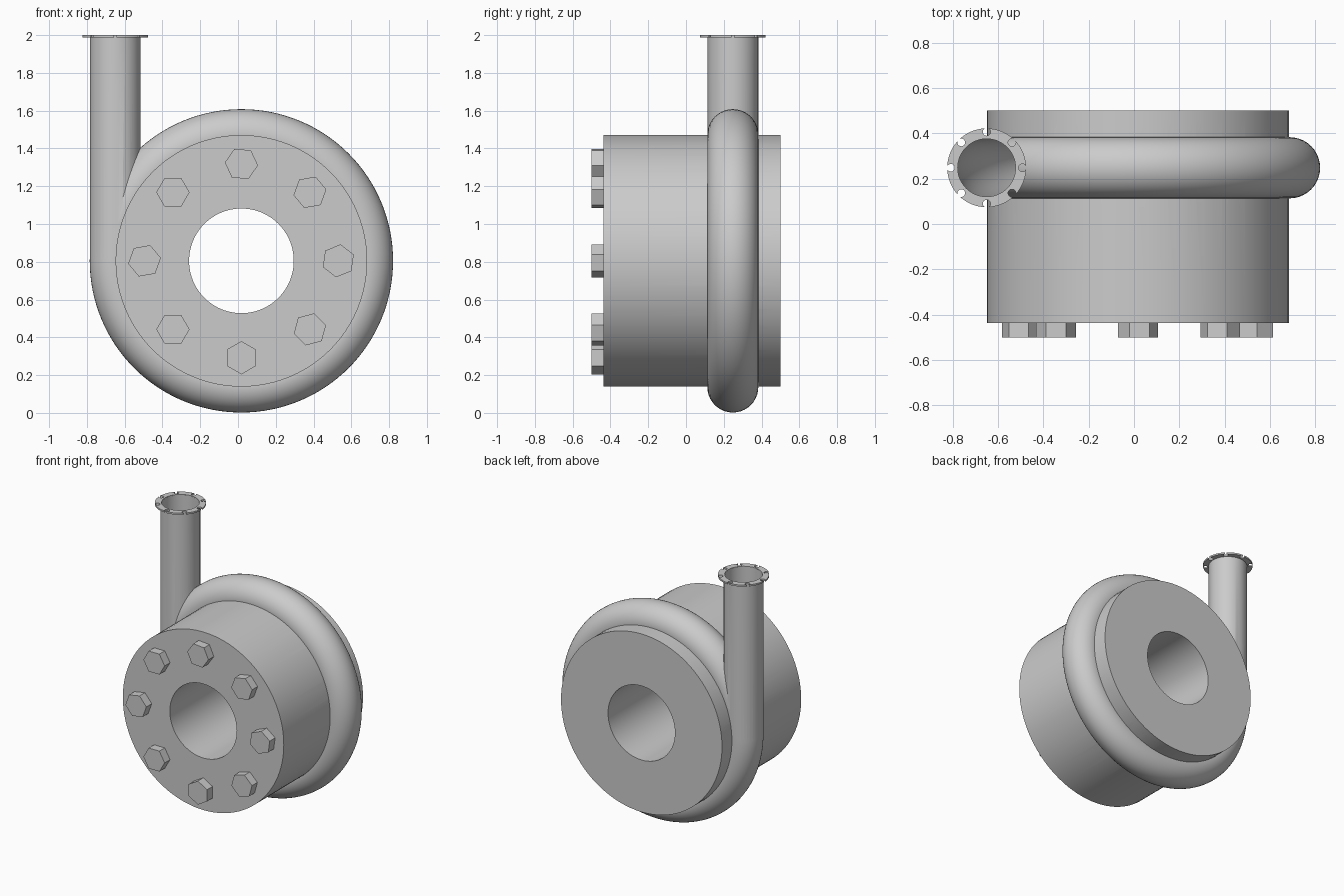
import bpy
from math import pi, sin, cos, radians

if "Cube" in bpy.data.objects:
    bpy.data.objects.remove(bpy.data.objects["Cube"])

CX, CZ = 0.018, 0.805        # casing axis
RING_R, TUBE_R = 0.668, 0.135
TUBE_Y = 0.248
PIPE_X = CX - RING_R

grey = bpy.data.materials.new("cast_grey")
grey.use_nodes = True
colour = (0.6, 0.6, 0.6, 1)
grey.diffuse_color = colour
grey.node_tree.nodes["Principled BSDF"].inputs["Base Color"].default_value = colour


def named(name):
    ob = bpy.context.object
    ob.name = name
    ob.data.materials.clear()
    ob.data.materials.append(grey)
    return ob


def cyl_y(name, radius, y0, y1, x=CX, z=CZ, sides=96, spin=0):
    """Cylinder lying along y."""
    bpy.ops.mesh.primitive_cylinder_add(
        vertices=sides, radius=radius, depth=y1 - y0,
        location=(x, (y0 + y1) / 2, z), rotation=(pi / 2, spin, 0))
    return named(name)


def cyl_z(name, radius, z0, z1, x=PIPE_X, y=TUBE_Y, sides=64):
    """Upright cylinder."""
    bpy.ops.mesh.primitive_cylinder_add(
        vertices=sides, radius=radius, depth=z1 - z0,
        location=(x, y, (z0 + z1) / 2))
    return named(name)


def ring(name, radius):
    """Torus around the casing axis."""
    bpy.ops.mesh.primitive_torus_add(
        major_radius=RING_R, minor_radius=radius, major_segments=128,
        minor_segments=40, location=(CX, TUBE_Y, CZ), rotation=(pi / 2, 0, 0))
    return named(name)


def boolean(ob, tool, operation):
    mod = ob.modifiers.new("bool", 'BOOLEAN')
    mod.operation, mod.solver, mod.object = operation, 'EXACT', tool
    bpy.ops.object.select_all(action='DESELECT')
    ob.select_set(True)
    bpy.context.view_layer.objects.active = ob
    bpy.ops.object.modifier_apply(modifier=mod.name)
    bpy.data.objects.remove(tool)


def smooth(ob):
    bpy.ops.object.select_all(action='DESELECT')
    ob.select_set(True)
    bpy.context.view_layer.objects.active = ob
    bpy.ops.object.shade_smooth_by_angle(angle=radians(30))


def hollow(ob, radius):
    """Clear the flow channel: the ring and the outlet."""
    boolean(ob, ring("ring_cutter", radius), 'DIFFERENCE')
    boolean(ob, cyl_z("outlet_cutter", radius - 0.0005, CZ - 0.003, 2.1), 'DIFFERENCE')


# Casing drum with a through bore and a channel for the ring
casing = cyl_y("casing", 0.666, -0.436, 0.5)
boolean(casing, cyl_y("bore_cutter", 0.277, -0.7, 0.7), 'DIFFERENCE')
hollow(casing, 0.131)
smooth(casing)

# Ring tube joined to the upright outlet pipe
tube = ring("volute_and_outlet", TUBE_R)
boolean(tube, cyl_z("outlet", TUBE_R - 0.0005, CZ + 0.002, 1.996), 'UNION')
hollow(tube, 0.128)
smooth(tube)

# Outlet flange with eight bolt holes
flange = cyl_z("outlet_flange", 0.174, 1.988, 2.0)
boolean(flange, cyl_z("opening_cutter", 0.128, 1.9, 2.1), 'DIFFERENCE')
for i in range(8):
    a = i * pi / 4
    hole = cyl_z("hole_cutter", 0.017, 1.9, 2.1, PIPE_X + 0.158 * cos(a),
                 TUBE_Y + 0.158 * sin(a), 20)
    boolean(flange, hole, 'DIFFERENCE')
smooth(flange)

# Hexagonal bolt heads, each tightened to its own angle
turns = [8, 20, 35, 30, 20, 30, 0, 15]
for i, turn in enumerate(turns):
    a = i * pi / 4
    cyl_y(f"bolt_head_{i + 1}", 0.088, -0.5, -0.43, CX + 0.513 * cos(a),
          CZ + 0.513 * sin(a), 6, radians(turn))
